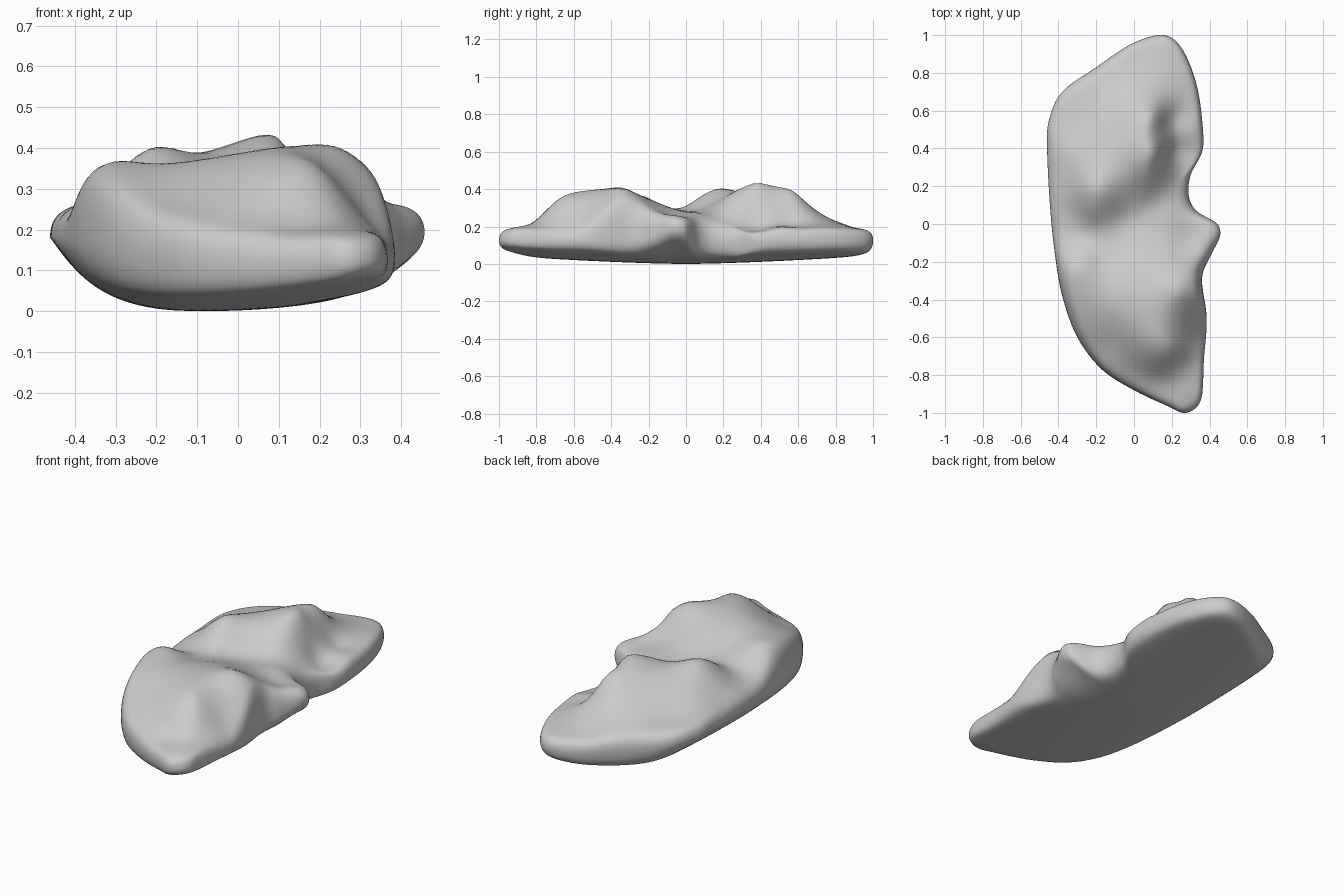
import bpy, bmesh, math
from mathutils import Vector

if "Cube" in bpy.data.objects:
    bpy.data.objects.remove(bpy.data.objects["Cube"], do_unlink=True)

# Plan outline of the rock, clockwise from the rear tip
OUTLINE = [(.13, 1), (.22, .97), (.29, .86), (.34, .7), (.365, .5), (.36, .38),
           (.3, .26), (.29, .15), (.33, .07), (.43, .01), (.455, -.03), (.45, -.08),
           (.4, -.18), (.36, -.29), (.385, -.5), (.37, -.72), (.365, -.85), (.355, -.93),
           (.32, -.98), (.26, -1), (.18, -.965), (0, -.88), (-.17, -.77), (-.3, -.6),
           (-.38, -.38), (-.42, -.15), (-.445, .1), (-.46, .4), (-.45, .55),
           (-.38, .7), (-.2, .83), (-.02, .95)]

# Spot heights that shape the upper surface
REAR_CREST = [(.05, .38, .43), (.12, .38, .4), (.04, .52, .405), (.11, .56, .37),
              (.1, .67, .29), (.1, .25, .36), (-.02, .17, .34), (-.08, .3, .39),
              (-.21, .18, .4), (-.21, .08, .36), (-.2, .4, .34), (-.12, .6, .3)]
REAR_LEDGE = [(.13, .93, .19), (.27, .75, .2), (.3, .5, .2), (.24, .22, .22),
              (.18, .55, .25), (.19, .38, .25), (.05, .77, .24), (0, .88, .2),
              (-.25, .72, .24), (-.27, .52, .27), (-.38, .5, .255), (-.4, .25, .26),
              (-.33, .08, .29)]
GROOVE = [(-.23, -.05, .29), (-.05, .04, .29), (.1, .1, .28), (.2, .05, .27)]
SIDE_KNOB = [(.4, -.05, .26), (.3, -.08, .26)]
FRONT_CREST = [(-.3, -.22, .36), (-.15, -.2, .325), (0, -.2, .345), (.12, -.35, .4),
               (.25, -.35, .4), (.33, -.4, .33), (.1, -.6, .38), (-.1, -.45, .365),
               (.1, -.71, .32), (.2, -.66, .34), (.27, -.2, .32)]
FRONT_LEDGE = [(-.38, -.1, .27), (-.25, -.45, .34), (-.15, -.65, .27), (0, -.78, .235),
               (.15, -.83, .215), (.28, -.88, .2), (.31, -.72, .21), (.36, -.58, .19)]
SPOTS = REAR_CREST + REAR_LEDGE + GROOVE + SIDE_KNOB + FRONT_CREST + FRONT_LEDGE


def kernel(ax, ay, bx, by):
    return math.sqrt((ax - bx) ** 2 + (ay - by) ** 2 + .004)


def solve(rows):
    """Gauss-Jordan elimination on an augmented matrix."""
    n = len(rows)
    for i in range(n):
        p = max(range(i, n), key=lambda r: abs(rows[r][i]))
        rows[i], rows[p] = rows[p], rows[i]
        rows[i] = [v / rows[i][i] for v in rows[i]]
        for r in range(n):
            if r != i:
                f = rows[r][i]
                rows[r] = [a - f * b for a, b in zip(rows[r], rows[i])]
    return [row[-1] for row in rows]


WEIGHTS = solve([[kernel(a[0], a[1], b[0], b[1]) for b in SPOTS] + [a[2]] for a in SPOTS])


def top_height(x, y):
    return sum(w * kernel(x, y, s[0], s[1]) for w, s in zip(WEIGHTS, SPOTS))


def knob_lift(x, y):
    return math.exp(-((x - .46) ** 2 + (y + .05) ** 2) / .02)


def belly_height(x, y):
    # Shallow bowl that sweeps up along the left side and under the knob
    sweep = 2.6 * max(0, -x - .1) ** 3
    return .045 * abs(y) ** 1.5 + .25 * (x + .08) ** 2 + sweep + .06 * knob_lift(x, y)


def rim_height(x, y):
    return .125 + .055 * max(0, -x / .45) + .07 * knob_lift(x, y)


def smooth_loop(points, steps):
    """Closed Catmull-Rom curve through the points."""
    pts, loop = [Vector(p) for p in points], []
    for i in range(len(pts)):
        a, b, c, d = (pts[(i + k) % len(pts)] for k in (-1, 0, 1, 2))
        for j in range(steps):
            t = j / steps
            loop.append(b + (c - a) * t / 2 + (a - b * 2.5 + c * 2 - d / 2) * t * t
                        + (b * 3 - a - c * 3 + d) * t ** 3 / 2)
    return loop


def build_rock(rings=40):
    bm = bmesh.new()
    loop = smooth_loop(OUTLINE, 6)
    n = len(loop)

    def place(p, s, upper):
        x, y = p * s
        rim = rim_height(*p)
        # The farther the edge from the centre, the blunter its rounding
        blunt = 10 + 36 * p.length_squared
        surface = top_height(x, y) if upper else belly_height(x, y)
        z = rim + (surface - rim) * math.sqrt(max(0, 1 - s ** blunt))
        return bm.verts.new((x, y, z))

    # Rings run from the top centre over the rim to the belly centre
    scales = [1 - (1 - k / rings) ** 2 for k in range(1, rings + 1)]
    layers = [(s, True) for s in scales] + [(s, False) for s in reversed(scales[:-1])]
    grid = [[place(p, s, up) for p in loop] for s, up in layers]
    for ring, nxt in zip(grid, grid[1:]):
        for i in range(n):
            j = (i + 1) % n
            bm.faces.new((ring[i], nxt[i], nxt[j], ring[j]))
    for ring, up in ((grid[0], True), (grid[-1], False)):
        centre = place(loop[0], 0, up)
        for i in range(n):
            bm.faces.new((centre, ring[i], ring[(i + 1) % n]))
    bmesh.ops.recalc_face_normals(bm, faces=bm.faces)

    mesh = bpy.data.meshes.new("rock")
    bm.to_mesh(mesh)
    bm.free()
    mesh.shade_smooth()
    rock = bpy.data.objects.new("rock", mesh)
    bpy.context.collection.objects.link(rock)
    return rock


# Plain grey stone
stone = bpy.data.materials.new("grey_stone")
stone.use_nodes = True
GREY = (.6, .6, .6, 1)
stone.diffuse_color = GREY
stone.node_tree.nodes["Principled BSDF"].inputs["Base Color"].default_value = GREY

build_rock().data.materials.append(stone)
